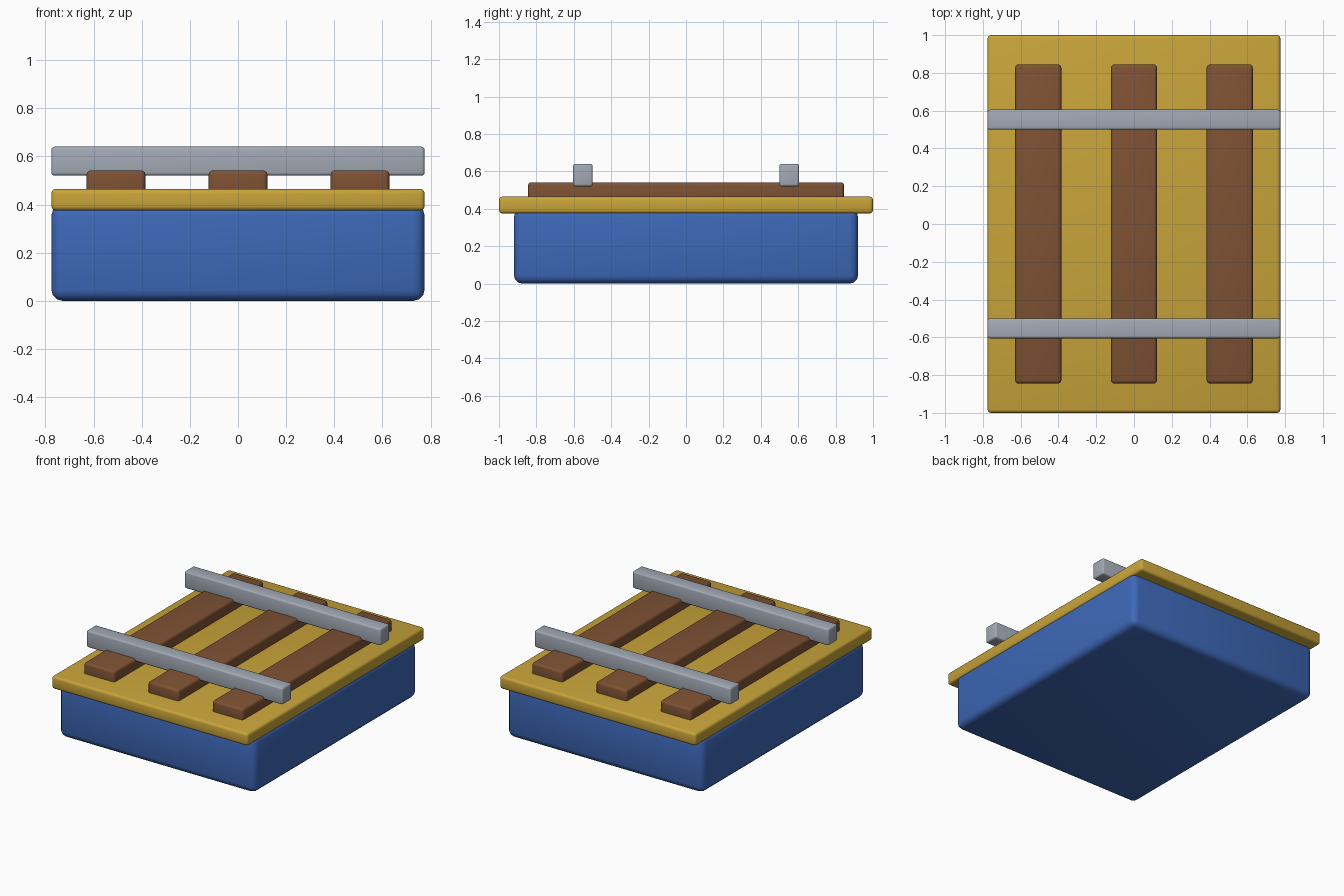
import bpy
from math import radians

cube = bpy.data.objects.get("Cube")
if cube:
    bpy.data.objects.remove(cube, do_unlink=True)


def material(name, r, g, b):
    m = bpy.data.materials.new(name)
    m.use_nodes = True
    m.diffuse_color = (r, g, b, 1)
    m.node_tree.nodes["Principled BSDF"].inputs["Base Color"].default_value = (r, g, b, 1)
    return m


blue = material("blue", 0.047, 0.138, 0.479)
gold = material("gold", 0.578, 0.371, 0.042)
brown = material("brown", 0.209, 0.084, 0.034)
grey = material("grey", 0.366, 0.402, 0.462)


def rounded_box(name, mat, x, y, half_x, half_y, bottom, top, bevel):
    """Box with rounded edges, spanning bottom to top."""
    bpy.ops.mesh.primitive_cube_add(size=2, location=(x, y, (bottom + top) / 2))
    obj = bpy.context.object
    obj.name = name
    obj.scale = (half_x, half_y, (top - bottom) / 2)
    bpy.ops.object.transform_apply(location=False, rotation=False, scale=True)
    obj.data.materials.append(mat)
    mod = obj.modifiers.new("rounded_edges", "BEVEL")
    mod.width = bevel
    mod.segments = 3
    bpy.ops.object.modifier_apply(modifier=mod.name)
    bpy.ops.object.shade_smooth_by_angle(angle=radians(40))
    return obj


# Body and overhanging deck
rounded_box("base", blue, 0, 0, 0.775, 0.92, 0, 0.4, 0.045)
rounded_box("deck", gold, 0, 0, 0.775, 1.0, 0.375, 0.465, 0.018)

# Lengthwise slats
for side, x in (("right", -0.507), ("middle", 0), ("left", 0.507)):
    rounded_box("slat_" + side, brown, x, 0, 0.122, 0.845, 0.42, 0.542, 0.018)

# Crosswise bars
for end, y in (("front", -0.552), ("back", 0.552)):
    rounded_box("bar_" + end, grey, 0, y, 0.775, 0.053, 0.52, 0.64, 0.012)
